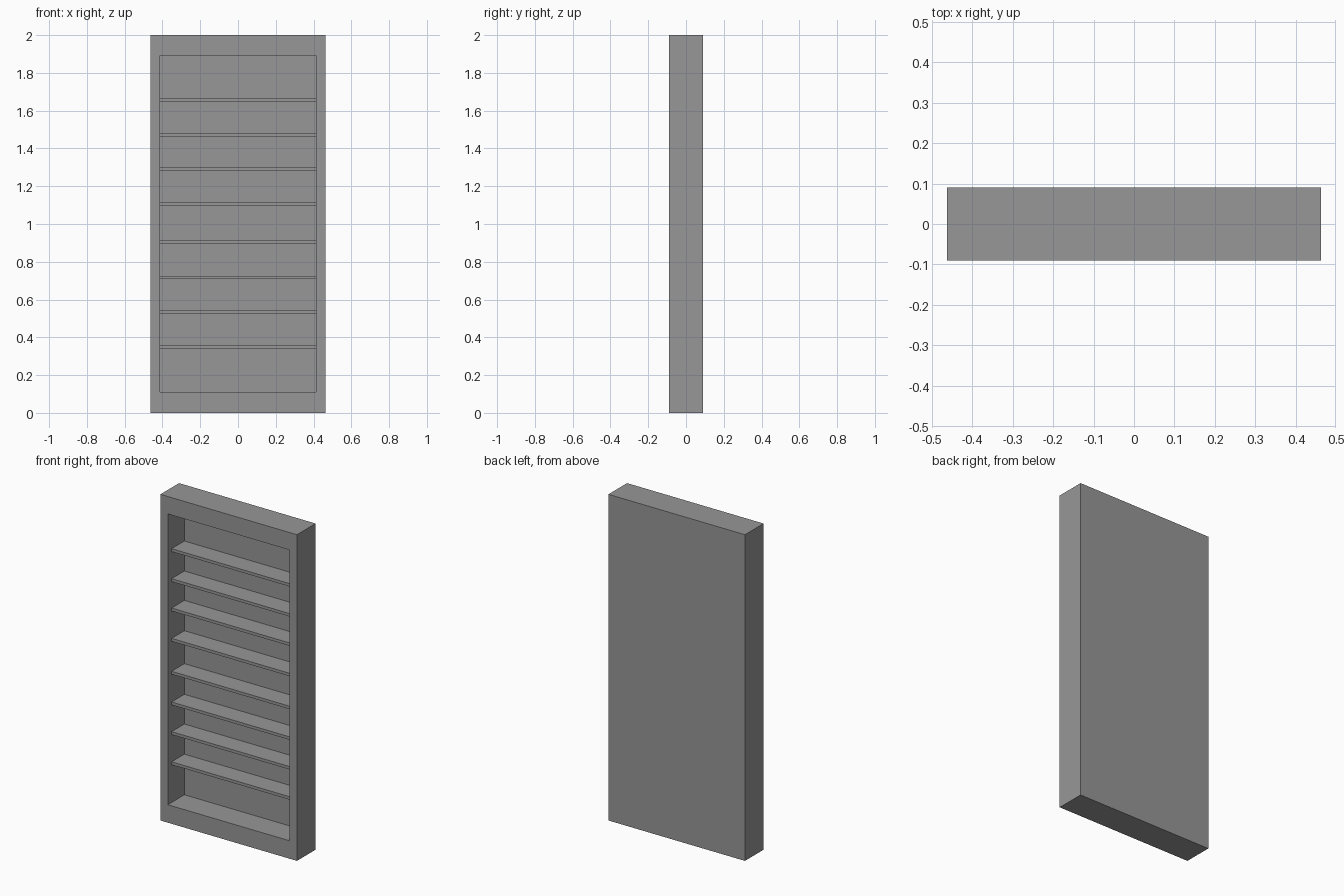
import bpy, bmesh

if "Cube" in bpy.data.objects:
    bpy.data.objects.remove(bpy.data.objects["Cube"])

W, D, H = 0.463, 0.09, 2.0          # half width, half depth, height
OW, Z0, Z1 = 0.413, 0.11, 1.893     # opening half width, bottom, top
BACK, LIP = 0.07, -0.053            # recess floor, shelf front edge
THICK = 0.018

# Dark grey finish shared by all parts
grey = bpy.data.materials.new("dark_grey")
grey.diffuse_color = (0.31, 0.31, 0.31, 1)
grey.use_nodes = True
grey.node_tree.nodes["Principled BSDF"].inputs["Base Color"].default_value = grey.diffuse_color


def box(bm, x0, x1, y0, y1, z0, z1):
    verts = bmesh.ops.create_cube(bm, size=1)["verts"]
    for v in verts:
        v.co.x = x1 if v.co.x > 0 else x0
        v.co.y = y1 if v.co.y > 0 else y0
        v.co.z = z1 if v.co.z > 0 else z0


def finish(name, bm):
    bm.normal_update()
    mesh = bpy.data.meshes.new(name)
    bm.to_mesh(mesh)
    bm.free()
    mesh.materials.append(grey)
    obj = bpy.data.objects.new(name, mesh)
    bpy.context.collection.objects.link(obj)
    return obj


# Cabinet: box with the front face inset and pushed in to form the recess
bm = bmesh.new()
box(bm, -W, W, -D, D, 0, H)
bm.normal_update()
front = min(bm.faces, key=lambda f: f.calc_center_median().y)
bmesh.ops.inset_individual(bm, faces=[front], thickness=0.04)
for v in front.verts:
    v.co.x = OW if v.co.x > 0 else -OW
    v.co.z = Z1 if v.co.z > H / 2 else Z0
floor = bmesh.ops.extrude_discrete_faces(bm, faces=[front])["faces"][0]
for v in floor.verts:
    v.co.y = BACK
bmesh.ops.recalc_face_normals(bm, faces=bm.faces)
finish("cabinet", bm)

# Shelves, set back slightly from the front frame
for i, z in enumerate((0.350, 0.535, 0.717, 0.905, 1.107, 1.293, 1.473, 1.657)):
    bm = bmesh.new()
    box(bm, -OW, OW, LIP, BACK, z - THICK / 2, z + THICK / 2)
    finish(f"shelf_{i + 1}", bm)
